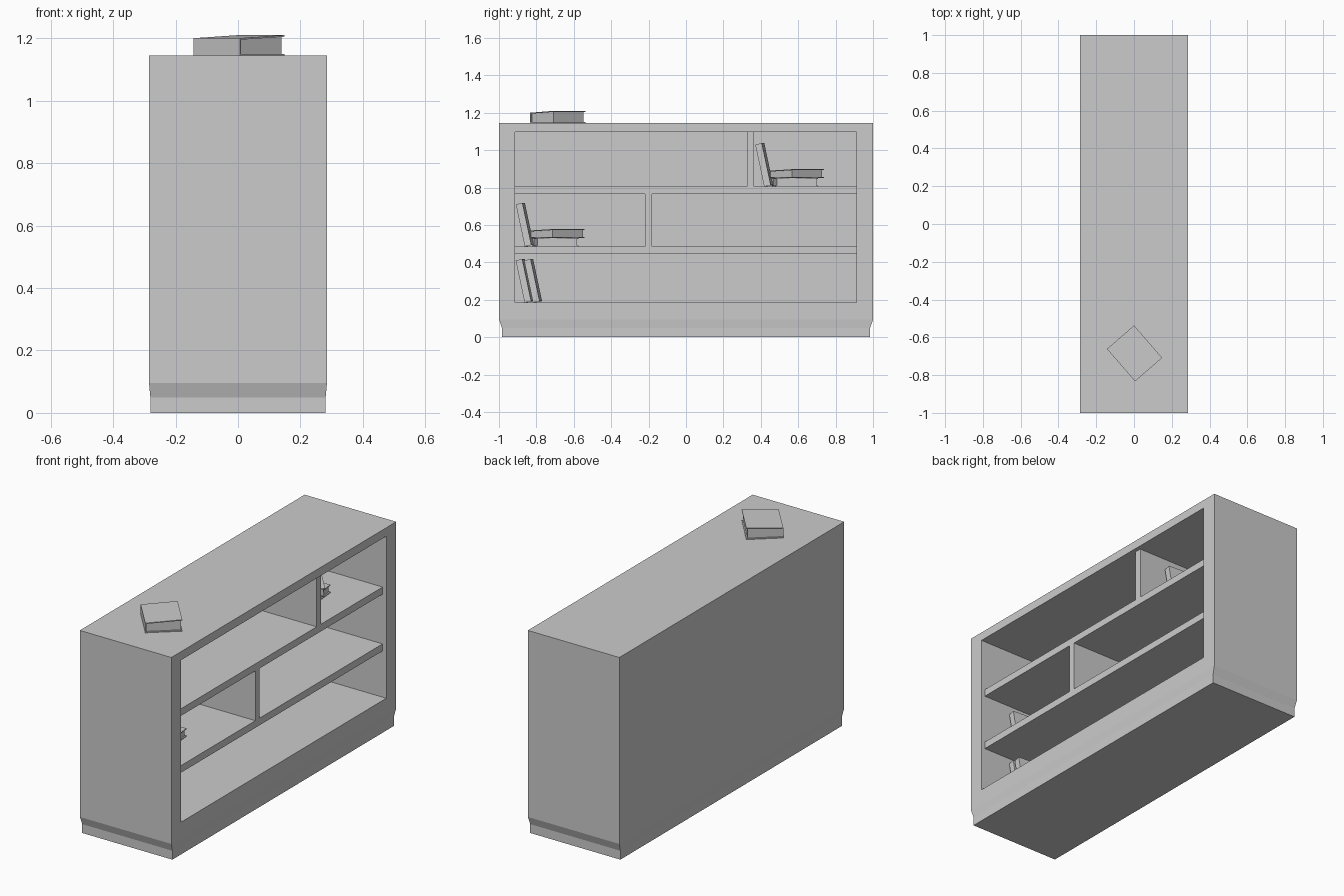
import bpy, bmesh
from math import radians, sin, cos
from mathutils import Matrix, Vector

if "Cube" in bpy.data.objects:
    bpy.data.objects.remove(bpy.data.objects["Cube"])

grey = bpy.data.materials.new("plain_grey")
grey.diffuse_color = (0.6, 0.6, 0.6, 1)
grey.use_nodes = True
grey.node_tree.nodes["Principled BSDF"].inputs["Base Color"].default_value = grey.diffuse_color


def finish(name, bm):
    bmesh.ops.recalc_face_normals(bm, faces=bm.faces)
    me = bpy.data.meshes.new(name)
    bm.to_mesh(me)
    bm.free()
    me.materials.append(grey)
    ob = bpy.data.objects.new(name, me)
    bpy.context.collection.objects.link(ob)
    return ob


def add_box(bm, lo, hi):
    lo, hi = Vector(lo), Vector(hi)
    m = Matrix.Translation((lo + hi) / 2) @ Matrix.Diagonal((*(hi - lo), 1))
    bmesh.ops.create_cube(bm, size=1, matrix=m)


def box(name, lo, hi):
    bm = bmesh.new()
    add_box(bm, lo, hi)
    return finish(name, bm)


# Case: lofted outer shell with a tapered plinth, cavity pushed in on the +x side
X, BACK, FRONT = 0.285, -0.245, 0.262
Y0, Y1, Z0, Z1 = -0.915, 0.912, 0.185, 1.097
bm = bmesh.new()
rings = []
for z, s in ((0, 0.985), (0.05, 0.985), (0.095, 1), (1.145, 1)):
    rings.append([bm.verts.new((x * X * s, y * s, z))
                  for x, y in ((-1, -1), (1, -1), (1, 1), (-1, 1))])
bm.faces.new(rings[0][::-1])
bm.faces.new(rings[-1])
for a, b in zip(rings, rings[1:]):
    for i in range(4):
        j = (i + 1) % 4
        f = bm.faces.new((a[i], a[j], b[j], b[i]))
        if i == 1:
            opening = f            # the last one is the tall +x face
bm.normal_update()
bmesh.ops.inset_individual(bm, faces=[opening], thickness=0.05)
for v in opening.verts:
    v.co = (X, Y1 if v.co.y > 0 else Y0, Z1 if v.co.z > 0.6 else Z0)
res = bmesh.ops.extrude_discrete_faces(bm, faces=[opening])
for v in res["faces"][0].verts:
    v.co.x = BACK
finish("bookcase_shell", bm)

# Shelves and dividers, set slightly back from the front frame
for name, z in (("lower_shelf", 0.445), ("upper_shelf", 0.765)):
    box(name, (BACK, Y0, z), (FRONT, Y1, z + 0.04))
box("upper_divider", (BACK, 0.326, 0.805), (FRONT, 0.364, Z1))
box("middle_divider", (BACK, -0.22, 0.485), (FRONT, -0.182, 0.765))


def book(name, w, l, t, matrix, open_by=0.0):
    """Spine along local y at x=0, pages toward +x, thickness along z."""
    bm = bmesh.new()
    c, g = 0.005, 0.007
    add_box(bm, (0, 0, 0), (w, l, c))                    # bottom cover
    add_box(bm, (0, 0, c), (c, l, t - c))                # spine
    add_box(bm, (c, g, c), (w - g, l - g, t - c))        # pages
    add_box(bm, (0, 0, t - c), (w, l, t))                # top cover
    for v in bm.verts:                                   # pages fan open a little
        if v.co.z > t / 2:
            v.co.z += open_by * v.co.x / w
    bm.transform(matrix)
    return finish(name, bm)


def flat_book(name, x, y, z, angle, w, l, t, open_by=0.0):
    m = (Matrix.Translation((x, y, z)) @ Matrix.Rotation(radians(angle), 4, "Z")
         @ Matrix.Translation((-w / 2, -l / 2, 0)))
    book(name, w, l, t, m, open_by)


def leaning_book(name, y, z):
    a = radians(12)
    tilt = Matrix(((-1, 0, 0, 0), (0, -sin(a), cos(a), 0),
                   (0, cos(a), sin(a), 0), (0, 0, 0, 1)))
    m = (Matrix.Translation((0.1, y, z)) @ Matrix.Rotation(radians(-4), 4, "Z") @ tilt)
    book(name, 0.19, 0.23, 0.036, m)


# Book on top of the case
flat_book("top_book", 0.003, -0.685, 1.145, 41, 0.19, 0.227, 0.055, 0.01)

# Two matching groups: a leaning book next to a stack of two
for name, dy, dz in (("upper", 0, 0), ("middle", -1.28, -0.32)):
    leaning_book(name + "_leaning_book", 0.418 + dy, 0.805 + dz)
    flat_book(name + "_stack_low", 0.0, 0.582 + dy, 0.805 + dz, 6, 0.19, 0.227, 0.045)
    flat_book(name + "_stack_high", 0.0, 0.59 + dy, 0.85 + dz, 41, 0.19, 0.227, 0.04, 0.008)

# Pair of leaning books on the bottom shelf
for i in range(2):
    leaning_book(f"bottom_leaning_book_{i + 1}", -0.863 + 0.045 * i, 0.185)
